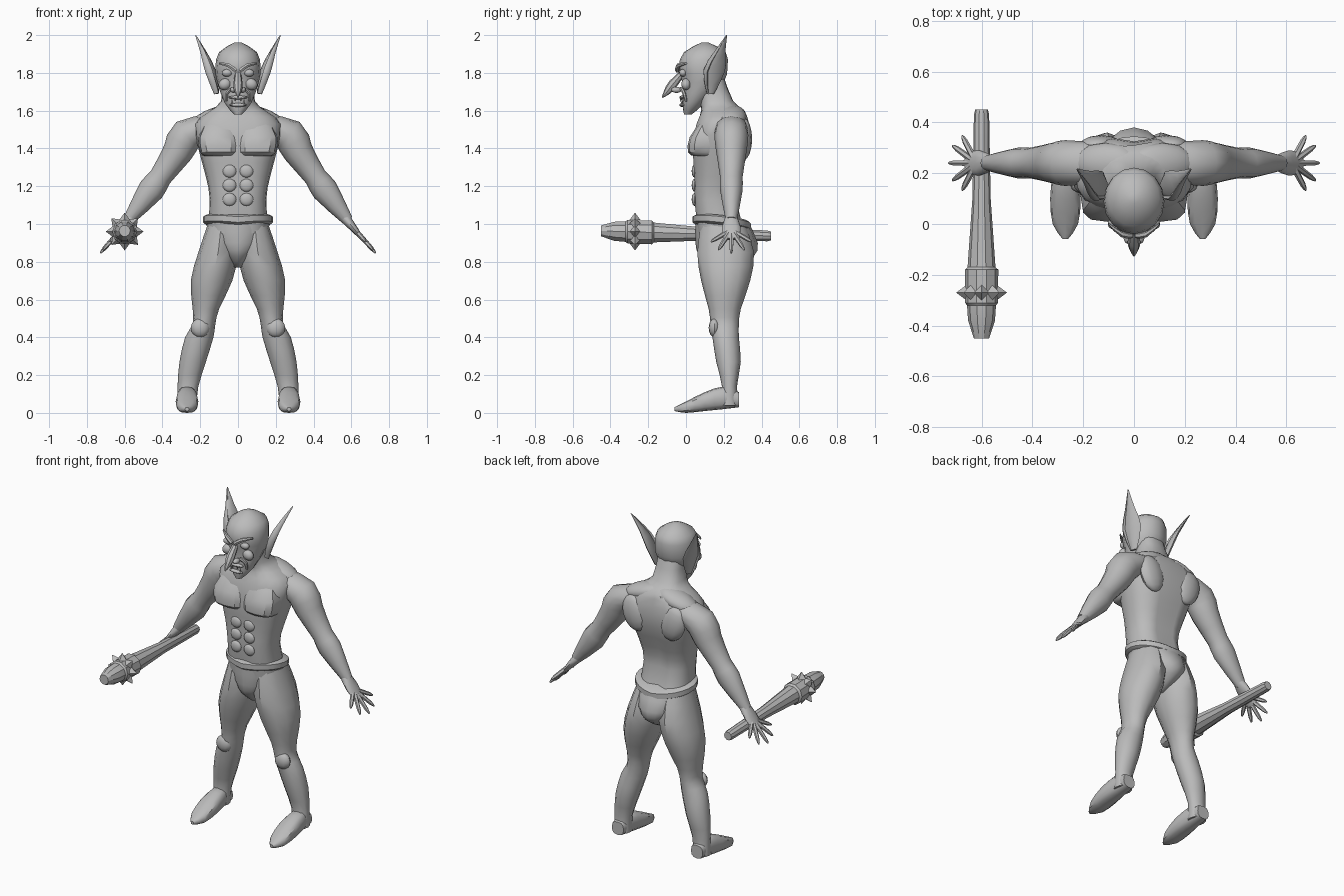
import bpy, bmesh, math
from mathutils import Vector, Matrix

if "Cube" in bpy.data.objects:
    bpy.data.objects.remove(bpy.data.objects["Cube"], do_unlink=True)

GREY = (.5, .5, .5, 1)
plain_grey = bpy.data.materials.new("plain grey")
plain_grey.use_nodes = True
plain_grey.diffuse_color = GREY
plain_grey.node_tree.nodes["Principled BSDF"].inputs["Base Color"].default_value = GREY

X, Y, Z = Matrix.Identity(3)


def finish(name, bm, mirror=False, angle=40):
    """Turn a bmesh into a shaded object, optionally mirrored across x."""
    bmesh.ops.recalc_face_normals(bm, faces=bm.faces)
    mesh = bpy.data.meshes.new(name)
    bm.to_mesh(mesh)
    bm.free()
    mesh.materials.append(plain_grey)
    obj = bpy.data.objects.new(name, mesh)
    bpy.context.collection.objects.link(obj)
    bpy.ops.object.select_all(action='DESELECT')
    obj.select_set(True)
    bpy.context.view_layer.objects.active = obj
    bpy.ops.object.shade_smooth_by_angle(angle=math.radians(angle))
    if mirror:
        modifier = obj.modifiers.new("mirror", 'MIRROR')
        modifier.use_mirror_merge = False


def refine(rings, steps):
    """Add rings between the given ones along a smooth spline."""
    rings = [Vector(ring) for ring in rings]
    result = []
    for i in range(len(rings) - 1):
        before, start, end = rings[max(i - 1, 0)], rings[i], rings[i + 1]
        after = rings[min(i + 2, len(rings) - 1)]
        for step in range(steps):
            t = step / steps
            leave, arrive = (end - before) / 2, (after - start) / 2
            bend = (end - start) * 3 - leave * 2 - arrive
            twist = (start - end) * 2 + leave + arrive
            result.append(start + leave * t + bend * t ** 2 + twist * t ** 3)
    return result + [rings[-1]]


def loft(name, rings, wide, deep=None, sides=12, power=2, steps=2,
         mirror=False, shape=None, angle=40):
    """Skin rings (x, y, z, half width, half depth) along their path."""
    bm = bmesh.new()
    rings = refine(rings, steps)
    centres = [Vector(ring[:3]) for ring in rings]
    loops = []
    for i, ring in enumerate(rings):
        tangent = centres[min(i + 1, len(rings) - 1)] - centres[max(i - 1, 0)]
        across = deep or tangent.cross(wide).normalized()
        loop = []
        for k in range(sides):
            c, s = math.cos(math.tau * k / sides), math.sin(math.tau * k / sides)
            u = math.copysign(abs(c) ** (2 / power), c)
            v = math.copysign(abs(s) ** (2 / power), s)
            loop.append(bm.verts.new(centres[i] + wide * u * ring[3] + across * v * ring[4]))
        loops.append(loop)
    for low, high in zip(loops, loops[1:]):
        for k in range(sides):
            bm.faces.new((low[k - 1], low[k], high[k], high[k - 1]))
    bm.faces.new(loops[0])
    bm.faces.new(loops[-1])
    if shape:
        for vert in bm.verts:
            shape(vert)
    finish(name, bm, mirror, angle)


def level(rows):
    """Rows (height, inner x, outer x, front y, back y) become level rings."""
    return [((a + b) / 2, (f + r) / 2, z, (b - a) / 2, (r - f) / 2) for z, a, b, f, r in rows]


def centred(rows):
    """Rows (height, half width, front y, back y) become level rings."""
    return level([(z, -w, w, f, r) for z, w, f, r in rows])


def blob(name, place, size, mirror=True, turn=0):
    """A stretched ball for muscles and small features."""
    bm = bmesh.new()
    matrix = Matrix.Translation(place) @ Matrix.Rotation(turn, 4, 'Y') @ Matrix.Diagonal((*size, 1))
    bmesh.ops.create_uvsphere(bm, u_segments=12, v_segments=8, radius=1, matrix=matrix)
    finish(name, bm, mirror)


def spike(name, base, direction, radius, length, mirror=False):
    """A four-sided point standing on its base."""
    bm = bmesh.new()
    turn = direction.to_track_quat('Z', 'Y').to_matrix().to_4x4()
    matrix = Matrix.Translation(Vector(base) + direction * length / 2) @ turn
    bmesh.ops.create_cone(bm, cap_ends=True, segments=4, radius1=radius, radius2=0,
                          depth=length, matrix=matrix)
    finish(name, bm, mirror, angle=20)


def spine_groove(vert):
    if abs(vert.co.x) < .005 and vert.co.z < 1.6:
        vert.co.y += -.02 if vert.co.y > .2 else .01


def belt_tilt(vert):
    vert.co.z += abs(vert.co.x) * .1 - (vert.co.y - .19) * .12


# Torso and neck
loft("torso", centred([
    (.95, .16, .06, .32), (1.13, .15, .04, .27), (1.25, .17, .04, .29), (1.4, .21, .03, .34),
    (1.53, .23, .05, .34), (1.6, .15, .08, .31), (1.65, .09, .07, .25), (1.78, .08, .04, .2)]),
    X, Y, sides=20, power=2.5, shape=spine_groove)
loft("chest", level([(1.36, .01, .18, .04, .2), (1.38, 0, .2, .01, .2),
                     (1.46, 0, .21, .02, .2), (1.56, .02, .16, .09, .2)]),
     X, Y, power=3, mirror=True, angle=30)
for row in range(3):
    blob("abdominal", (.045, .045, 1.13 + row * .075), (.036, .015, .034))
blob("shoulder_blade", (.13, .31, 1.45), (.08, .04, .11), turn=.3)
blob("neck_muscle", (.11, .24, 1.57), (.14, .08, .05), turn=.3)

# Briefs and belt
loft("briefs", centred([(.77, .02, .14, .26), (.83, .08, .07, .36), (.9, .14, .05, .38),
                        (1.01, .17, .05, .33)]), X, Y, sides=16)
loft("belt", centred([(z, .17 + out, .05 - out, .33 + out)
                      for z, out in ((.98, 0), (.99, .015), (1.02, .015), (1.03, 0))]),
     X, Y, sides=24, steps=1, shape=belt_tilt)

# Legs and feet
loft("leg", level([
    (1, .02, .16, .08, .31), (.85, 0, .21, .06, .36), (.7, .03, .25, .08, .34),
    (.55, .1, .24, .12, .29), (.47, .12, .24, .13, .28), (.4, .13, .28, .14, .28),
    (.27, .17, .31, .16, .29), (.14, .21, .32, .19, .27), (.04, .22, .32, .17, .28)]),
    X, Y, mirror=True)
loft("foot", [(.27, y, z, w, h) for y, z, w, h in (
    (.28, .07, .04, .04), (.2, .08, .05, .06), (.1, .06, .06, .05),
    (0, .03, .05, .03), (-.06, .02, .01, .01))], X, Z, power=2.6, mirror=True)
blob("knee_cap", (.2, .15, .45), (.05, .03, .05))

# Arms and palms
for name, rows in (
        ("arm", ((.14, 1.53, .08, .05), (.27, 1.47, .09, .09), (.32, 1.38, .08, .08),
                 (.41, 1.25, .06, .06), (.46, 1.18, .06, .07), (.58, 1.02, .03, .03))),
        ("palm", ((.56, 1.04, .03, .03), (.61, .98, .05, .02), (.66, .92, .04, .01)))):
    loft(name, [(x, .24, z, deep, thick) for x, z, deep, thick in rows], Y, mirror=True)

# Fingers fanned out evenly from the middle of the palm
hand_middle = Vector((.62, .24, .97))
reach = Vector((.66, 0, -.75))
fingers = ("thumb", "index_finger", "middle_finger", "ring_finger", "little_finger")
for spread, name in enumerate(fingers, start=-2):
    fan = spread * .45
    line = reach * math.cos(fan) + Y * math.sin(fan)
    length = .165 - spread ** 2 * .007
    loft(name, [(*(hand_middle + line * length * f), r, r)
                for f, r in ((.2, .013), (.8, .011), (1, .004))],
         reach.cross(Y), sides=6, mirror=True)

# Head and face
loft("head", centred([
    (1.58, .02, -.01, .03), (1.64, .07, -.02, .1), (1.75, .11, -.02, .2), (1.83, .12, -.04, .22),
    (1.91, .1, -.01, .21), (1.96, .02, .08, .12)]), X, Y, sides=16)
loft("nose", [(0, y, z, r, r) for y, z, r in (
    (-.01, 1.81, .013), (-.07, 1.74, .025), (-.1, 1.7, .018), (-.126, 1.67, .003))], X, sides=8)
blob("nostril", (.024, -.05, 1.71), (.018, .028, .016))
blob("eye", (.058, -.016, 1.8), (.028, .02, .02))
blob("cheek", (.07, 0, 1.74), (.034, .025, .03), turn=.5)
loft("brow", [(.01, -.045, 1.81, .012, .012), (.05, -.04, 1.84, .012, .012),
              (.1, 0, 1.85, .006, .006)], Y, sides=6, mirror=True)
loft("smile_fold", [(.03, -.026, 1.72, .01, .008), (.06, -.01, 1.69, .01, .01),
                    (.06, 0, 1.65, .006, .006)], Y, sides=6, mirror=True)
blob("upper_lip", (0, -.02, 1.67), (.05, .015, .01), mirror=False)
blob("lower_lip", (0, -.02, 1.63), (.045, .015, .01), mirror=False)
spike("upper_fang", (.016, -.028, 1.67), -Z, .007, .024, mirror=True)
spike("lower_fang", (.032, -.022, 1.63), Z, .007, .03, mirror=True)

# Long pointed ears, each with a raised fold along its front edge
ear_side = Vector((.3, -.95, 0))
ear_rows = ((.11, .13, 1.69, .02, .01), (.14, .15, 1.81, .06, .016),
            (.18, .18, 1.91, .03, .01), (.224, .216, 2, .002, .002))
for name, shift, width, bulk in (("ear", 0, 1, 1), ("ear_fold", .8, .2, 1.3)):
    loft(name, [(*(Vector((x, y, z)) + ear_side * w * shift), w * width, t * bulk)
                for x, y, z, w, t in ear_rows], ear_side, sides=8, mirror=True)

# Club with a ring of spikes around its head
loft("club", [(-.6, y, .95 - y * .03, r, r) for y, r in (
    (.45, .025), (.43, .03), (.1, .036), (-.17, .055), (-.18, .066), (-.31, .065),
    (-.32, .057), (-.38, .053), (-.45, .03))], X, Z, sides=10, steps=1, angle=30)
for i in range(8):
    out = Matrix.Rotation(math.tau * i / 8, 3, 'Y') @ X
    spike("club_spike", Vector((-.6, -.27, .96)) + out * .06, out, .03, .04)
